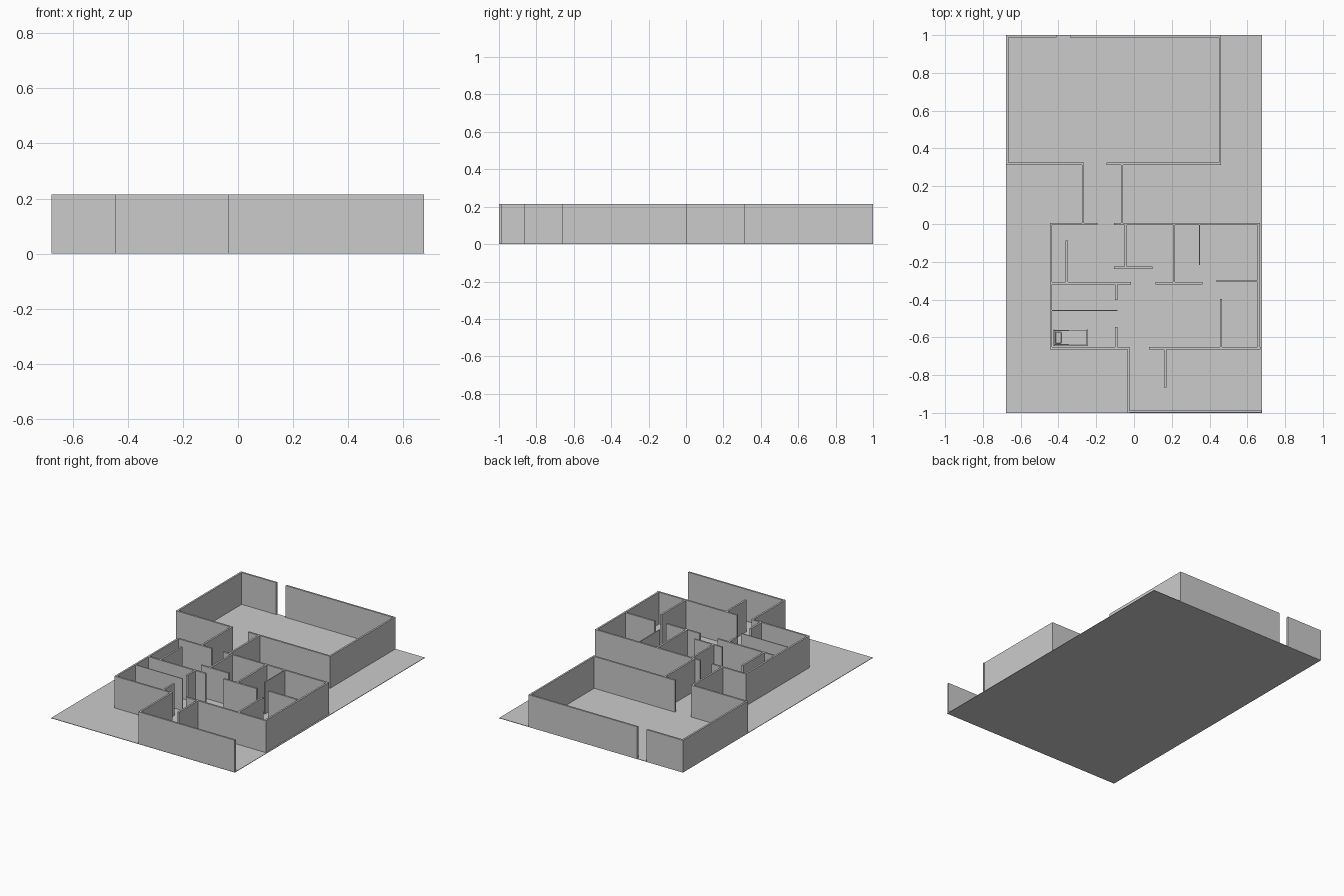
import bpy

if "Cube" in bpy.data.objects:
    bpy.data.objects.remove(bpy.data.objects["Cube"])

H = 0.215   # wall height
T = 0.012   # wall thickness


def box(name, x0, x1, y0, y1, z0, z1, bevel=0):
    bpy.ops.mesh.primitive_cube_add(size=1, location=((x0 + x1) / 2, (y0 + y1) / 2, (z0 + z1) / 2))
    ob = bpy.context.object
    ob.name = name
    ob.scale = (x1 - x0, y1 - y0, z1 - z0)
    bpy.ops.object.transform_apply(location=False, rotation=False, scale=True)
    if bevel:
        mod = ob.modifiers.new("soft", "BEVEL")
        mod.width, mod.segments = bevel, 3
        bpy.ops.object.shade_smooth_by_angle()
    return ob


def wall_x(name, y, x0, x1, t=T):
    """Wall running along x, centred on y."""
    box(name, x0, x1, y - t / 2, y + t / 2, 0, H)


def wall_y(name, x, y0, y1, t=T):
    """Wall running along y, centred on x."""
    box(name, x - t / 2, x + t / 2, y0, y1, 0, H)


# Floor slab
box("floor", -0.677, 0.677, -1, 1, 0, 0.003)

# Large hall at the back
wall_y("hall_left_wall", -0.671, 0.312, 1)
wall_y("hall_right_wall", 0.455, 0.312, 1)
wall_x("hall_back_wall_left", 0.994, -0.677, -0.41)
wall_x("hall_back_wall_right", 0.994, -0.34, 0.461)
wall_x("hall_front_wall_left", 0.319, -0.677, -0.264)
wall_x("hall_front_wall_right", 0.319, -0.145, 0.461)

# Corridor between the hall and the rooms
wall_y("corridor_left_wall", -0.27, 0, 0.319)
wall_y("corridor_right_wall", -0.064, 0, 0.319)

# Outer walls of the room block
wall_x("rooms_back_wall_left", 0.0, -0.446, -0.192)
wall_x("rooms_back_wall_right", 0.0, -0.107, 0.667)
wall_y("rooms_left_wall", -0.44, -0.664, 0.006)
wall_y("rooms_right_wall", 0.661, -0.664, 0.006)
wall_x("rooms_front_wall_left", -0.658, -0.446, -0.025)
wall_x("rooms_front_wall_right", -0.658, 0.08, 0.67)

# Partitions
wall_y("left_room_partition", -0.356, -0.315, -0.087)
wall_x("left_room_front_wall", -0.314, -0.44, -0.016)
wall_x("middle_room_front_wall", -0.314, 0.115, 0.362)
wall_y("middle_room_left_wall", -0.043, -0.23, 0)
wall_x("middle_room_screen", -0.231, -0.107, 0.097)
wall_y("middle_room_right_wall", 0.212, -0.315, 0)
wall_y("thin_partition", 0.347, -0.217, 0, 0.006)
wall_x("right_room_front_wall", -0.302, 0.438, 0.661)
wall_y("right_room_side_wall", 0.461, -0.658, -0.396)
wall_y("bedroom_door_wall_back", -0.094, -0.403, -0.314)
wall_y("bedroom_door_wall_front", -0.094, -0.658, -0.545)
wall_x("bedroom_partition", -0.457, -0.436, -0.088, 0.006)

# Open front room
wall_y("front_room_left_wall", -0.029, -1, -0.658)
wall_x("front_room_front_wall", -0.993, -0.035, 0.675)
wall_y("front_room_partition", 0.165, -0.865, -0.658)

# Single bed in the corner bedroom
box("bed_frame", -0.422, -0.247, -0.643, -0.561, 0.012, 0.024)
box("headboard", -0.426, -0.42, -0.645, -0.559, 0.003, 0.06)
box("footboard", -0.25, -0.244, -0.645, -0.559, 0.003, 0.03)
box("mattress", -0.419, -0.251, -0.641, -0.563, 0.024, 0.038, 0.004)
box("pillow", -0.415, -0.385, -0.632, -0.572, 0.038, 0.046, 0.003)
box("blanket", -0.345, -0.251, -0.643, -0.561, 0.03, 0.041, 0.003)
for i, x in enumerate((-0.418, -0.258)):
    for j, y in enumerate((-0.64, -0.572)):
        box(f"bed_leg_{i}{j}", x, x + 0.007, y, y + 0.008, 0.003, 0.012)
